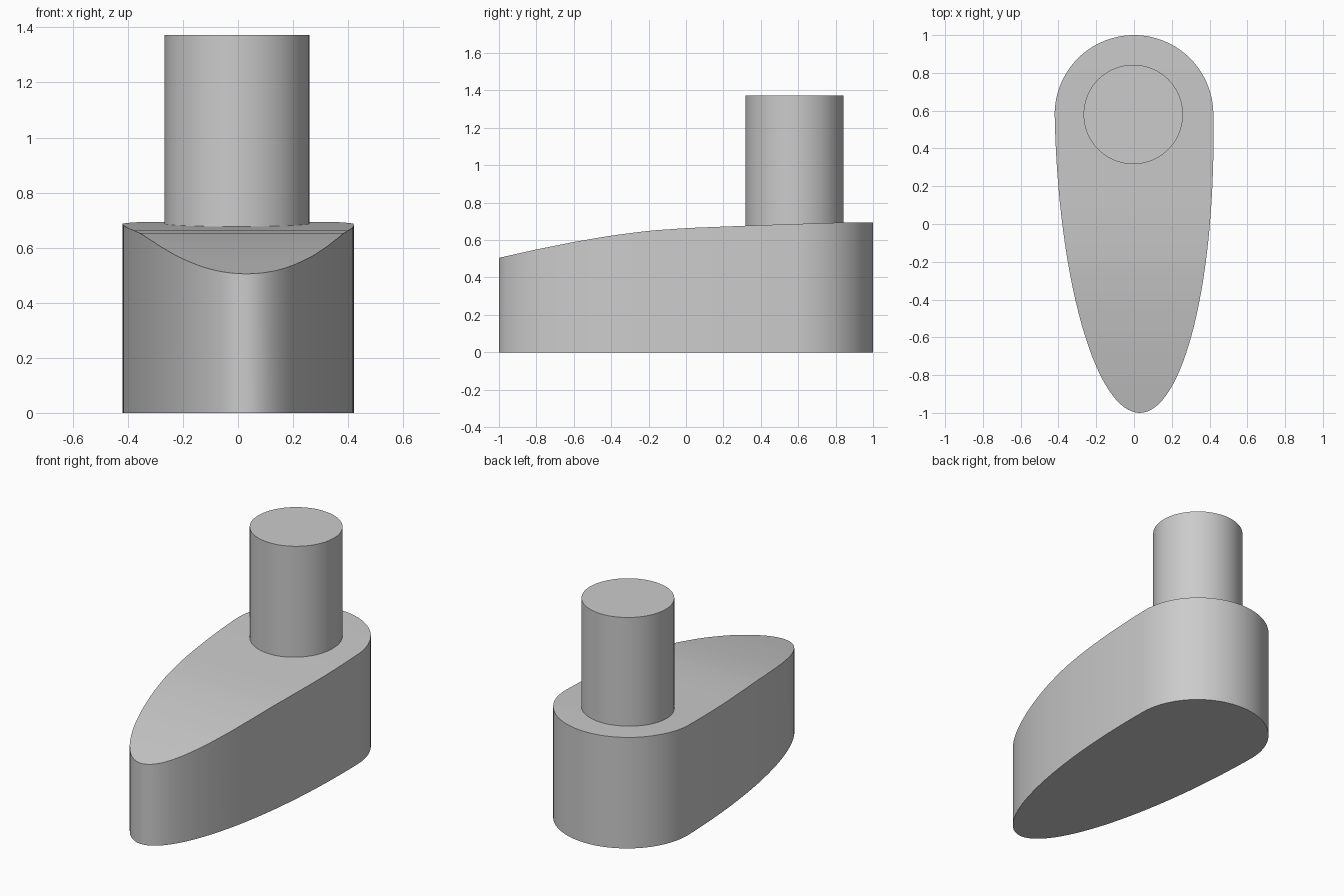
import bpy, bmesh
from math import sin, cos, pi, radians

cube = bpy.data.objects.get("Cube")
if cube:
    bpy.data.objects.remove(cube, do_unlink=True)

grey = bpy.data.materials.new("plain_grey")
grey.use_nodes = True
COLOUR = (0.6, 0.6, 0.6, 1)
grey.diffuse_color = COLOUR
grey.node_tree.nodes["Principled BSDF"].inputs["Base Color"].default_value = COLOUR

HALF_WIDTH, CENTRE_Y, NOSE_X = 0.42, 0.58, 0.03
STEPS = 64
# Side profile of the sloping top: (y, z)
TOP = [(-1, 0.505), (-0.8, 0.55), (-0.6, 0.59), (-0.4, 0.624), (-0.2, 0.65),
       (0.0, 0.664), (0.4, 0.68), (0.8, 0.693), (1, 0.695)]


def top_height(y):
    for (y0, z0), (y1, z1) in zip(TOP, TOP[1:]):
        if y <= y1 + 1e-6:
            return z0 + (z1 - z0) * (y - y0) / (y1 - y0)
    return TOP[-1][1]


def finish(obj):
    obj.data.materials.append(grey)
    bpy.ops.object.select_all(action="DESELECT")
    bpy.context.view_layer.objects.active = obj
    obj.select_set(True)
    bpy.ops.object.shade_smooth_by_angle(angle=radians(30))


def outline_point(angle):
    # Round heel behind the centre, long elliptical nose in front
    s = sin(angle)
    x = HALF_WIDTH * cos(angle)
    if s >= 0:
        return x, CENTRE_Y + HALF_WIDTH * s
    return x - NOSE_X * s, CENTRE_Y + (1 + CENTRE_Y) * s


# Teardrop base, with a top that curves down to the nose
bm = bmesh.new()
points = [outline_point(-pi / 2 + 2 * pi * i / (2 * STEPS)) for i in range(2 * STEPS)]
low = [bm.verts.new((x, y, 0)) for x, y in points]
high = [bm.verts.new((x, y, top_height(y))) for x, y in points]
n = len(points)
bm.faces.new(low[::-1])
for i in range(n):
    j = (i + 1) % n
    bm.faces.new((low[i], low[j], high[j], high[i]))
for i in range(STEPS):
    # Strips across the top join matching left and right points
    strip = [high[i], high[i + 1], high[(n - i - 1) % n], high[(n - i) % n]]
    bm.faces.new(list(dict.fromkeys(strip)))
bmesh.ops.recalc_face_normals(bm, faces=bm.faces[:])
mesh = bpy.data.meshes.new("teardrop_base")
bm.to_mesh(mesh)
bm.free()
base = bpy.data.objects.new("teardrop_base", mesh)
bpy.context.collection.objects.link(base)
finish(base)

# Round upright post over the heel
FOOT, HEAD = 0.6, 1.372
bpy.ops.mesh.primitive_cylinder_add(vertices=96, radius=0.263, depth=HEAD - FOOT,
                                    location=(-0.004, CENTRE_Y, (FOOT + HEAD) / 2))
post = bpy.context.object
post.name = "post"
finish(post)
